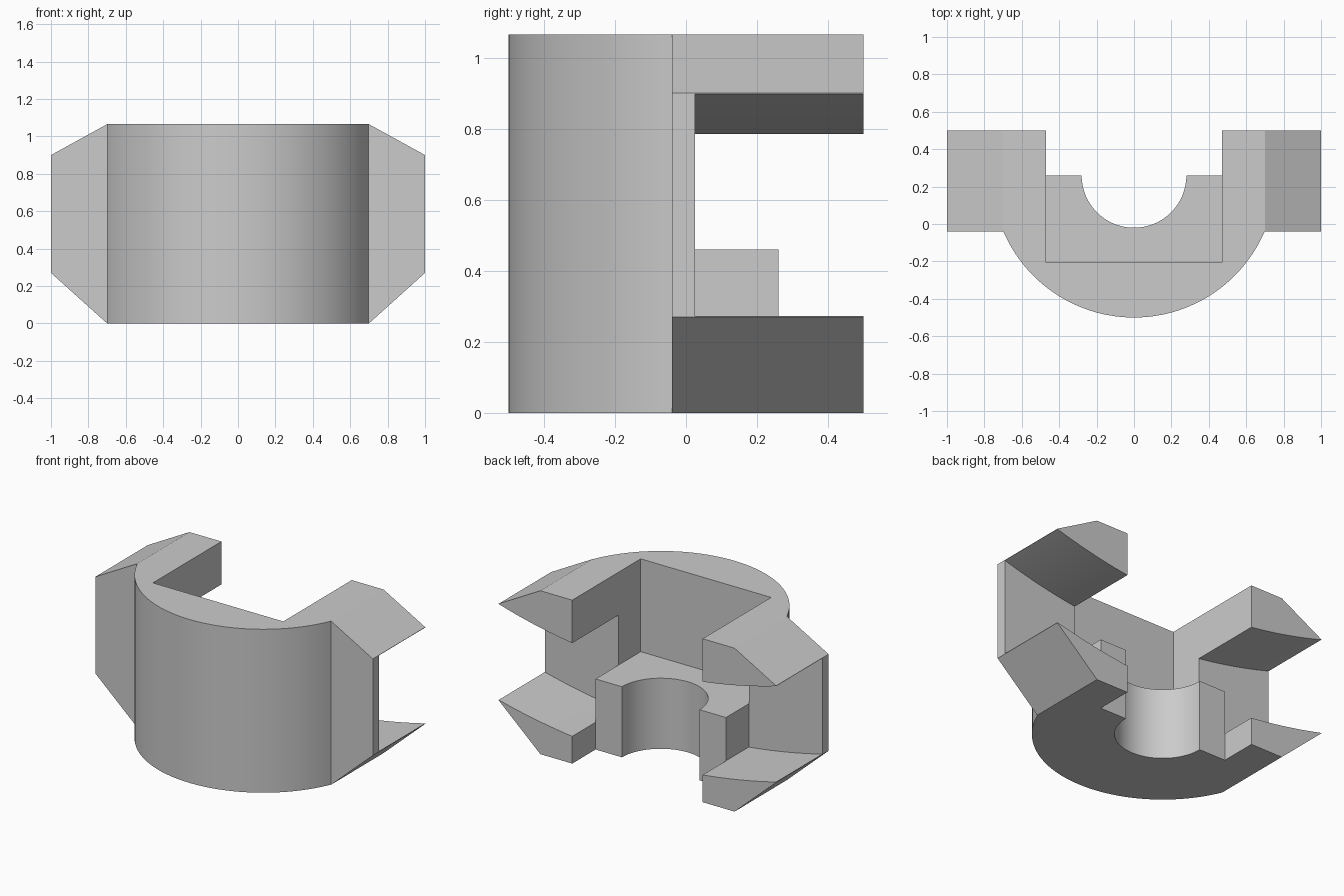
import bpy, bmesh
from math import sin, cos, pi, asin, radians

if "Cube" in bpy.data.objects:
    bpy.data.objects.remove(bpy.data.objects["Cube"], do_unlink=True)

grey = bpy.data.materials.new("plain_grey")
grey.use_nodes = True
colour = (0.6, 0.6, 0.6, 1)
grey.diffuse_color = colour
grey.node_tree.nodes["Principled BSDF"].inputs["Base Color"].default_value = colour


def arc(cx, cy, r, start, end, steps):
    return [(cx + r * cos(start + (end - start) * i / steps),
             cy + r * sin(start + (end - start) * i / steps)) for i in range(steps + 1)]


def prism(name, profile, low, high, axis="z"):
    """Extrude a closed profile along z (points are x, y) or y (points are x, z)."""
    place = (lambda a, b, t: (a, b, t)) if axis == "z" else (lambda a, b, t: (a, t, b))
    bm = bmesh.new()
    rings = [[bm.verts.new(place(a, b, t)) for a, b in profile] for t in (low, high)]
    for ring in rings:
        bm.faces.new(ring)
    n = len(profile)
    for i in range(n):
        j = (i + 1) % n
        bm.faces.new((rings[0][i], rings[0][j], rings[1][j], rings[1][i]))
    bmesh.ops.recalc_face_normals(bm, faces=bm.faces)
    mesh = bpy.data.meshes.new(name)
    bm.to_mesh(mesh)
    bm.free()
    mesh.materials.append(grey)
    obj = bpy.data.objects.new(name, mesh)
    bpy.context.collection.objects.link(obj)
    return obj


HEIGHT, BACK, SHOULDER = 1.065, 0.5, -0.04
INNER, CENTRE, OUTER_R, HOLE_R = 0.47, 0.26, 0.76, 0.28

# Clamp outline: round front, square shoulders, arms and half-round bore
turn = asin((CENTRE - SHOULDER) / OUTER_R)
outline = arc(0, CENTRE, OUTER_R, pi + turn, 2 * pi - turn, 64)
outline += [(1, SHOULDER), (1, BACK), (INNER, BACK), (INNER, CENTRE)]
outline += arc(0, CENTRE, HOLE_R, 0, -pi, 48)
outline += [(-INNER, CENTRE), (-INNER, BACK), (-1, BACK), (-1, SHOULDER)]
body = prism("clamp_body", outline, 0, HEIGHT)

# Rectangular recess above the bored block
recess = [(-INNER, -0.205), (INNER, -0.205), (INNER, 0.7), (-INNER, 0.7)]
cutters = [prism("recess_cutter", recess, 0.46, 1.3)]


def extend(x0, z0, x1, z1, t):
    return (x0 + (x1 - x0) * t, z0 + (z1 - z0) * t)


for side, label in ((1, "left"), (-1, "right")):
    # Sloped outer corners of the arms
    for end, z_in, z_out, far in (("top", HEIGHT, 0.9, 1.5), ("bottom", 0, 0.27, -0.5)):
        a = extend(0.7, z_in, 1, z_out, -0.2)
        b = extend(0.7, z_in, 1, z_out, 1.3)
        wedge = [a, b, (b[0], far), (a[0], far)]
        cutters.append(prism(f"{label}_{end}_corner_cutter",
                             [(side * x, z) for x, z in wedge], SHOULDER - 0.0005, 0.8, "y"))
    # Curved slot between the upper and lower prongs
    band = []
    for radius, order in ((3.552, 1), (4.155, -1)):
        a0, a1 = asin(INNER / radius), asin(1.1 / radius)
        points = arc(0, 4.306, radius, a0 - pi / 2, a1 - pi / 2, 12)
        band += points[::order]
    cutters.append(prism(f"{label}_slot_cutter",
                         [(side * x, z) for x, z in band], 0.025, 0.8, "y"))

for cutter in cutters:
    cut = body.modifiers.new(cutter.name, "BOOLEAN")
    cut.operation, cut.solver, cut.object = "DIFFERENCE", "EXACT", cutter

# Apply the cuts and remove the cutters
bpy.context.view_layer.update()
graph = bpy.context.evaluated_depsgraph_get()
finished = bpy.data.meshes.new_from_object(body.evaluated_get(graph))
body.modifiers.clear()
body.data = finished
for cutter in cutters:
    bpy.data.objects.remove(cutter, do_unlink=True)

bpy.ops.object.select_all(action="DESELECT")
body.select_set(True)
bpy.context.view_layer.objects.active = body
bpy.ops.object.shade_smooth_by_angle(angle=radians(25))
